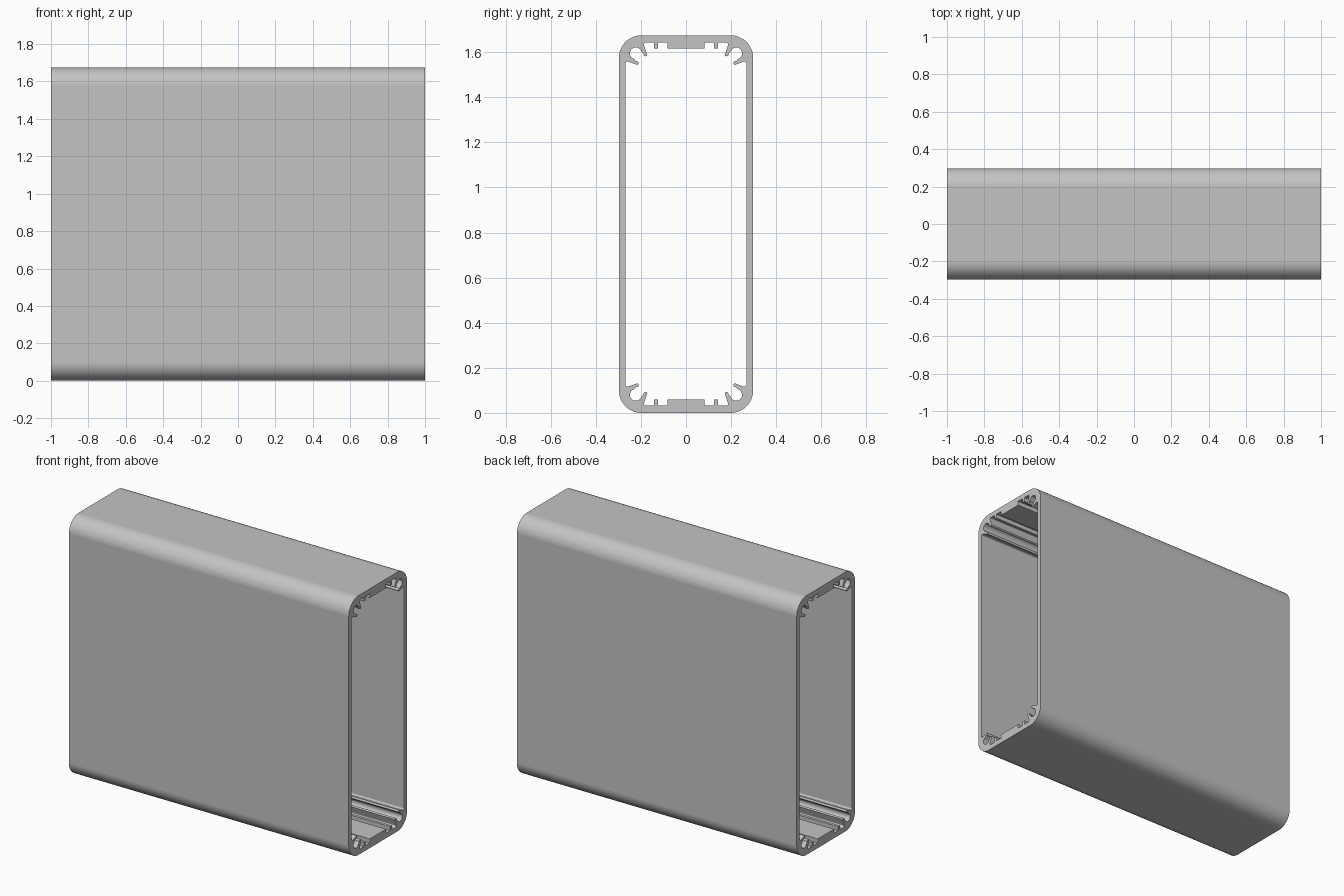
import bpy, bmesh
from math import cos, sin, radians

cube = bpy.data.objects.get("Cube")
if cube:
    bpy.data.objects.remove(cube, do_unlink=True)

HALF_LENGTH, HALF_WIDTH, HEIGHT = 1.0, 0.298, 1.675
CORNER = 0.1


def arc(y, z, r, start, end, steps):
    angles = [radians(start + (end - start) * i / steps) for i in range(steps + 1)]
    return [(y + r * cos(a), z + r * sin(a)) for a in angles]


def mirror_quarter(quarter):
    """Closed loop from a quarter running from the side wall to the top centre."""
    top = quarter + [(-y, z) for y, z in reversed(quarter)]
    return top + [(-y, HEIGHT - z) for y, z in top]


# Outer rounded rectangle
outer = mirror_quarter(arc(HALF_WIDTH - CORNER, HEIGHT - CORNER, CORNER, 0, 90, 16))

# Inner contour: wall, screw channel with two lips, small rib, thick centre rib
PLATE, RIB = 1.643, 1.616
inner_quarter = (
    arc(0.259, 1.55, 0.009, 0, 120, 6)
    + arc(0.219, 1.552, 0.009, 250, 70, 8)
    + arc(0.223, 1.595, 0.026, 285, 525, 20)
    + arc(0.180, 1.591, 0.009, 20, -160, 8)
    + arc(0.178, PLATE - 0.009, 0.009, -30, 90, 6)
    + [(0.143, PLATE), (0.143, RIB), (0.125, RIB), (0.125, PLATE)]
    + [(0.083, PLATE), (0.083, RIB)]
)
inner = mirror_quarter(inner_quarter)

# Fill the section between the two loops and extrude it along x
bm = bmesh.new()
edges = []
for loop in (outer, inner):
    verts = [bm.verts.new((-HALF_LENGTH, y, z)) for y, z in loop]
    edges += [bm.edges.new((v, verts[i - 1])) for i, v in enumerate(verts)]
bmesh.ops.triangle_fill(bm, edges=edges, use_beauty=True, normal=(1, 0, 0))
extruded = bmesh.ops.extrude_face_region(bm, geom=bm.faces[:], use_keep_orig=True)
moved = [g for g in extruded["geom"] if isinstance(g, bmesh.types.BMVert)]
bmesh.ops.translate(bm, verts=moved, vec=(2 * HALF_LENGTH, 0, 0))
bmesh.ops.recalc_face_normals(bm, faces=bm.faces[:])

mesh = bpy.data.meshes.new("extruded_housing")
bm.to_mesh(mesh)
bm.free()
housing = bpy.data.objects.new("extruded_housing", mesh)
bpy.context.collection.objects.link(housing)

# Plain grey metal
grey = bpy.data.materials.new("plain_grey")
grey.use_nodes = True
colour = (0.55, 0.55, 0.55, 1)
grey.diffuse_color = colour
grey.node_tree.nodes["Principled BSDF"].inputs["Base Color"].default_value = colour
mesh.materials.append(grey)

# Smooth rounded corners, crisp ends and flat walls
bpy.ops.object.select_all(action="DESELECT")
housing.select_set(True)
bpy.context.view_layer.objects.active = housing
bpy.ops.object.shade_smooth_by_angle(angle=radians(30))
weighted = housing.modifiers.new("flat_walls", "WEIGHTED_NORMAL")
weighted.keep_sharp = True
weighted.weight = 100
